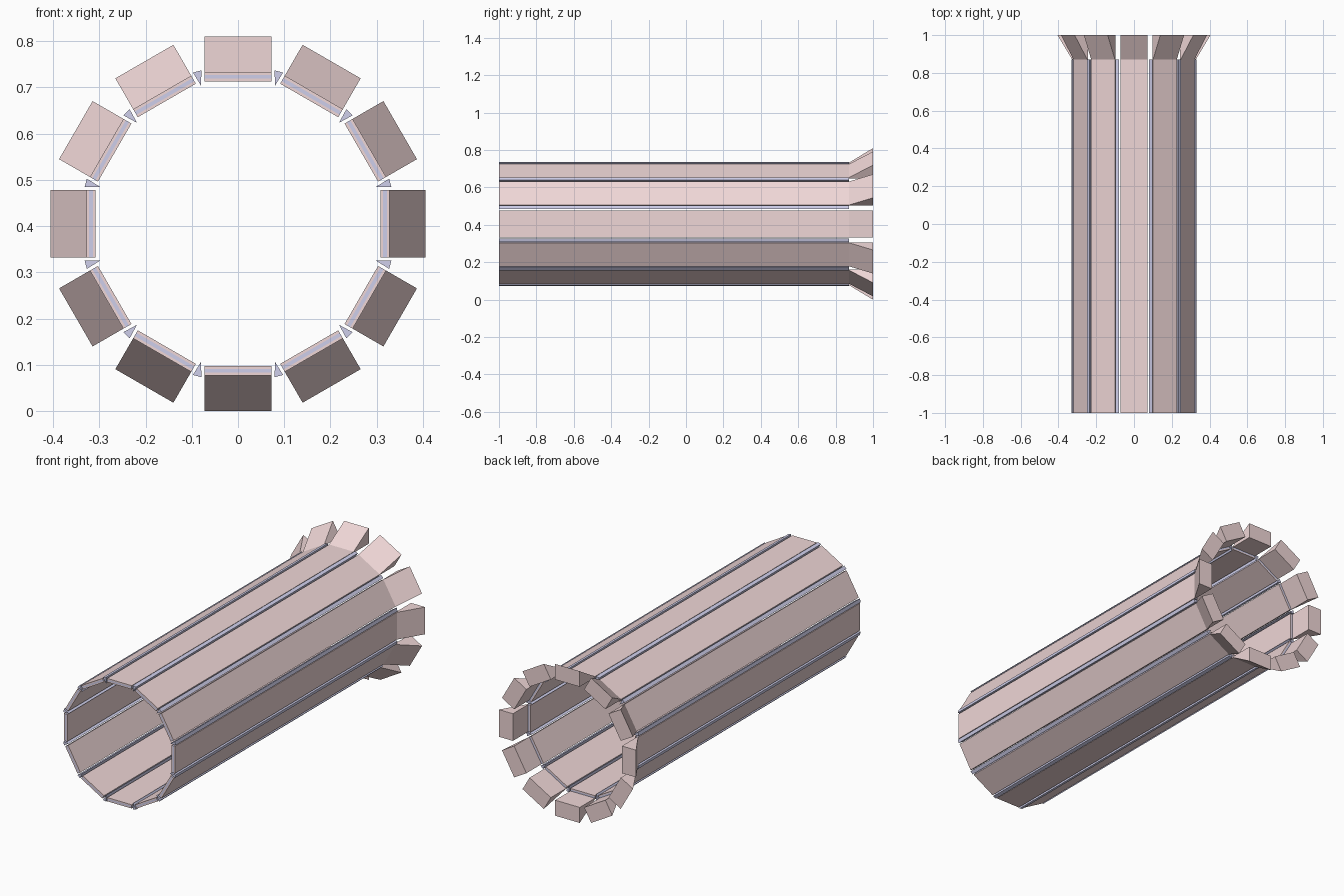
import bpy
from math import cos, sin, radians

if "Cube" in bpy.data.objects:
    bpy.data.objects.remove(bpy.data.objects["Cube"])

CZ = 0.405            # height of the tube axis
Y0, Y1, Y2 = -1.0, 0.872, 1.0
HALF = 0.0725         # half width of one panel


def material(name, color):
    m = bpy.data.materials.new(name)
    m.diffuse_color = color
    m.use_nodes = True
    m.node_tree.nodes["Principled BSDF"].inputs["Base Color"].default_value = m.diffuse_color
    return m


pink = material("pink_shell", (0.87, 0.68, 0.68, 1))
lavender = material("lavender_core", (0.62, 0.62, 0.83, 1))


def loft(name, sections, angle, mat):
    """Skin cross-sections [(y, [(across, radius), ...]), ...] placed at an angle round the axis."""
    a = radians(angle)
    n = len(sections[0][1])
    verts = [(r * sin(a) + t * cos(a), y, CZ + r * cos(a) - t * sin(a))
             for y, pts in sections for t, r in pts]
    faces = [tuple(range(n)), tuple(reversed(range(len(verts) - n, len(verts))))]
    for s in range(len(sections) - 1):
        for i in range(n):
            j = (i + 1) % n
            faces.append((s * n + j, s * n + i, (s + 1) * n + i, (s + 1) * n + j))
    me = bpy.data.meshes.new(name)
    me.from_pydata(verts, [], faces)
    me.materials.append(mat)
    ob = bpy.data.objects.new(name, me)
    bpy.context.collection.objects.link(ob)
    return ob


def rect(r0, r1):
    return [(-HALF, r0), (-HALF, r1), (HALF, r1), (HALF, r0)]


rib = [(0, 0.309), (-0.0095, 0.341), (0.0095, 0.341)]

for k in range(12):
    a = 30 * k
    # Outer skin with the wedge-shaped flare at the rear
    loft(f"outer_panel_{k}", [(Y0, rect(0.322, 0.328)), (Y1, rect(0.322, 0.328)),
                              (Y2, rect(0.322, 0.405))], a, pink)
    # Core layer and inner skin
    loft(f"core_layer_{k}", [(Y0, rect(0.314, 0.322)), (Y1, rect(0.314, 0.322))], a, lavender)
    loft(f"inner_panel_{k}", [(Y0, rect(0.308, 0.314)), (Y1, rect(0.308, 0.314))], a, pink)
    # Triangular rib in the gap between panels
    loft(f"gap_rib_{k}", [(Y0, rib), (Y1, rib)], a + 15, lavender)
